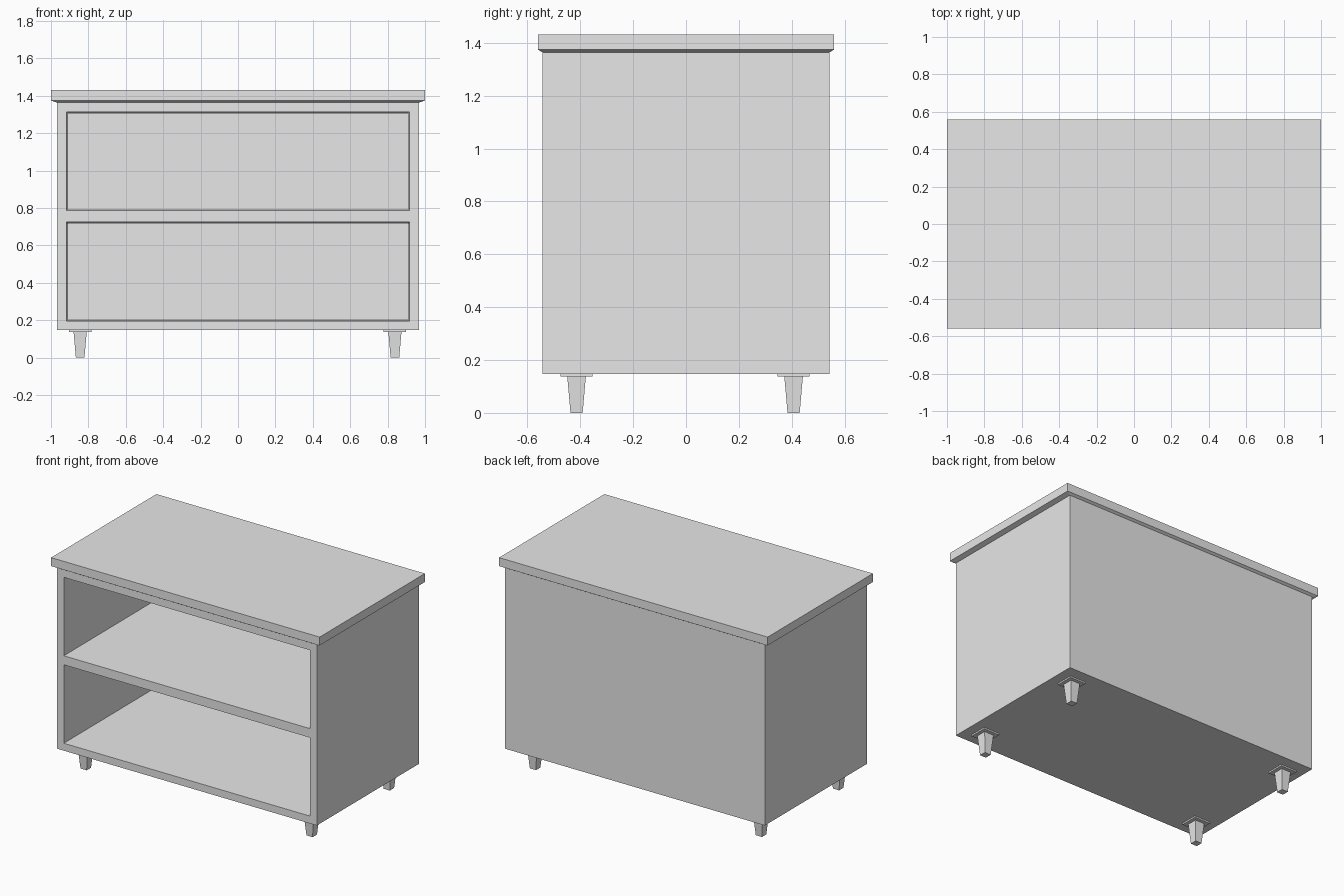
import bpy
import bmesh

cube = bpy.data.objects.get("Cube")
if cube:
    bpy.data.objects.remove(cube, do_unlink=True)

# Single flat material
grey = bpy.data.materials.new("plain_grey")
grey.use_nodes = True
COLOUR = (0.8, 0.8, 0.8, 1.0)
grey.diffuse_color = COLOUR
grey.node_tree.nodes["Principled BSDF"].inputs["Base Color"].default_value = COLOUR


def make_loft(name, rings):
    """Join stacked rectangles, each given as four corner points, and cap the ends."""
    bm = bmesh.new()
    loops = [[bm.verts.new(p) for p in ring] for ring in rings]
    for a, b in zip(loops, loops[1:]):
        for i in range(4):
            j = (i + 1) % 4
            bm.faces.new((a[i], a[j], b[j], b[i]))
    bm.faces.new(loops[0][::-1])
    bm.faces.new(loops[-1])
    bmesh.ops.recalc_face_normals(bm, faces=bm.faces)
    mesh = bpy.data.meshes.new(name)
    bm.to_mesh(mesh)
    bm.free()
    mesh.materials.append(grey)
    obj = bpy.data.objects.new(name, mesh)
    bpy.context.collection.objects.link(obj)
    return obj


def flat_ring(hx, hy, z, cx=0.0, cy=0.0):
    return [(cx - hx, cy - hy, z), (cx + hx, cy - hy, z),
            (cx + hx, cy + hy, z), (cx - hx, cy + hy, z)]


def upright_ring(hx, z0, z1, y):
    return [(-hx, y, z0), (hx, y, z0), (hx, y, z1), (-hx, y, z1)]


BODY_X, BODY_Y = 0.967, 0.543
BODY_BOTTOM, BODY_TOP = 0.147, 1.364

# Cabinet body
body = make_loft("cabinet_body", [flat_ring(BODY_X, BODY_Y, BODY_BOTTOM),
                                  flat_ring(BODY_X, BODY_Y, BODY_TOP)])

# Two open compartments, narrowing slightly towards the back
DRAFT = 0.009
FRONT, BACK = -BODY_Y, 0.49
HALF_OPENING = 0.917
for low, high in ((0.197, 0.725), (0.786, 1.314)):
    rings = []
    for y in (FRONT - 0.02, BACK):
        inset = DRAFT * (y - FRONT) / (BACK - FRONT)
        rings.append(upright_ring(HALF_OPENING - inset, low + inset, high - inset, y))
    cutter = make_loft("compartment_cutter", rings)
    cutter.hide_render = True
    cut = body.modifiers.new("compartment", "BOOLEAN")
    cut.operation = "DIFFERENCE"
    cut.solver = "EXACT"
    cut.object = cutter
    bpy.context.view_layer.update()
    graph = bpy.context.evaluated_depsgraph_get()
    result = bpy.data.meshes.new_from_object(body.evaluated_get(graph))
    body.modifiers.clear()
    body.data = result
    bpy.data.objects.remove(cutter, do_unlink=True)

# Overhanging top with a sloped underside
make_loft("top_slab", [flat_ring(BODY_X, BODY_Y, BODY_TOP),
                       flat_ring(1.0, 0.56, 1.374),
                       flat_ring(1.0, 0.56, 1.431)])

# Four tapered square legs with mounting plates
for side, x in (("right", -0.844), ("left", 0.839)):
    for end, y in (("front", -0.414), ("back", 0.407)):
        make_loft(f"{end}_{side}_leg_plate", [flat_ring(0.06, 0.06, 0.137, x, y),
                                              flat_ring(0.06, 0.06, BODY_BOTTOM, x, y)])
        make_loft(f"{end}_{side}_leg", [flat_ring(0.023, 0.023, 0.0, x, y),
                                        flat_ring(0.035, 0.035, 0.137, x, y)])
